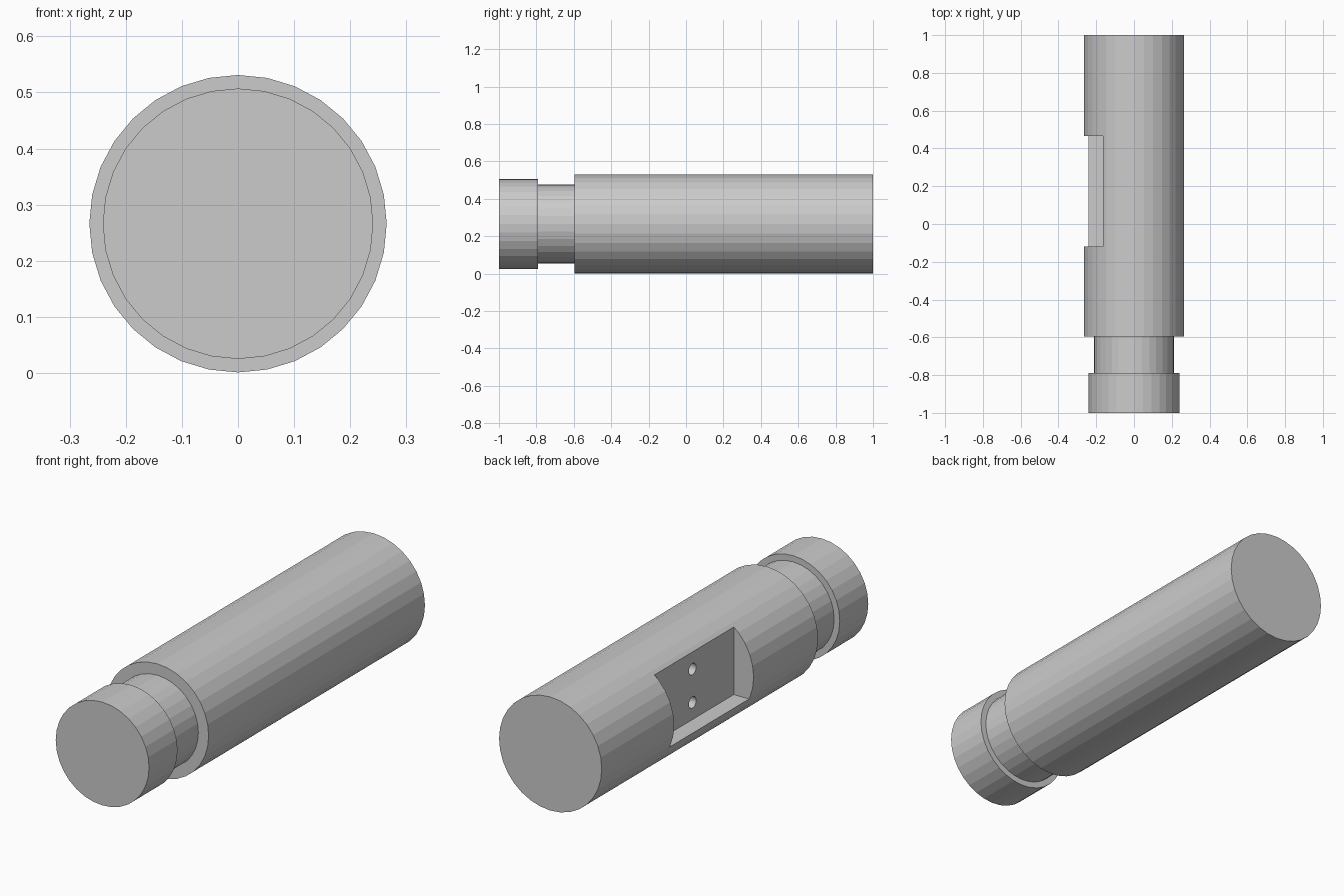
import bpy, bmesh
from math import sin, cos, pi

if "Cube" in bpy.data.objects:
    bpy.data.objects.remove(bpy.data.objects["Cube"])

SIDES, CZ = 32, 0.266


def new_object(name, bm):
    bmesh.ops.recalc_face_normals(bm, faces=bm.faces)
    mesh = bpy.data.meshes.new(name)
    bm.to_mesh(mesh)
    bm.free()
    ob = bpy.data.objects.new(name, mesh)
    bpy.context.collection.objects.link(ob)
    return ob


def lathe_y(name, profile):
    """Closed faceted solid around the y axis from (y, radius) pairs."""
    bm = bmesh.new()
    rings = [[bm.verts.new((r * sin(2 * pi * i / SIDES), y, CZ + r * cos(2 * pi * i / SIDES)))
              for i in range(SIDES)] for y, r in profile]
    for a, b in zip(rings, rings[1:]):
        for i in range(SIDES):
            j = (i + 1) % SIDES
            bm.faces.new((a[i], a[j], b[j], b[i]))
    bm.faces.new(rings[0])
    bm.faces.new(rings[-1])
    return new_object(name, bm)


def box(name, lo, hi):
    bm = bmesh.new()
    bmesh.ops.create_cube(bm, size=1)
    for v in bm.verts:
        v.co = [(l + h) / 2 + c * (h - l) for l, h, c in zip(lo, hi, v.co)]
    return new_object(name, bm)


def hole(name, x0, x1, y, z, r, sides=16):
    bm = bmesh.new()
    ends = [[bm.verts.new((x, y + r * cos(2 * pi * i / sides), z + r * sin(2 * pi * i / sides)))
             for i in range(sides)] for x in (x0, x1)]
    for i in range(sides):
        j = (i + 1) % sides
        bm.faces.new((ends[0][i], ends[0][j], ends[1][j], ends[1][i]))
    for e in ends:
        bm.faces.new(e)
    return new_object(name, bm)


def cut(target, cutter):
    mod = target.modifiers.new(cutter.name, 'BOOLEAN')
    mod.operation = 'DIFFERENCE'
    mod.solver = 'EXACT'
    mod.object = cutter
    cutter.hide_render = True
    cutter.display_type = 'WIRE'


# Stepped round shaft: head, neck groove, long body
shaft = lathe_y("shaft", [(-1, 0.241), (-0.79, 0.241), (-0.79, 0.212),
                          (-0.595, 0.212), (-0.595, 0.265), (1, 0.265)])

# Side pocket, open at the top, with a ledge below
cut(shaft, box("pocket_cutter", (-0.4, -0.12, 0.158), (-0.163, 0.466, 0.7)))

# Two small blind holes in the pocket floor
for n, z in (("lower", 0.238), ("upper", 0.393)):
    cut(shaft, hole(n + "_hole_cutter", -0.2, -0.08, 0.185, z, 0.027))
